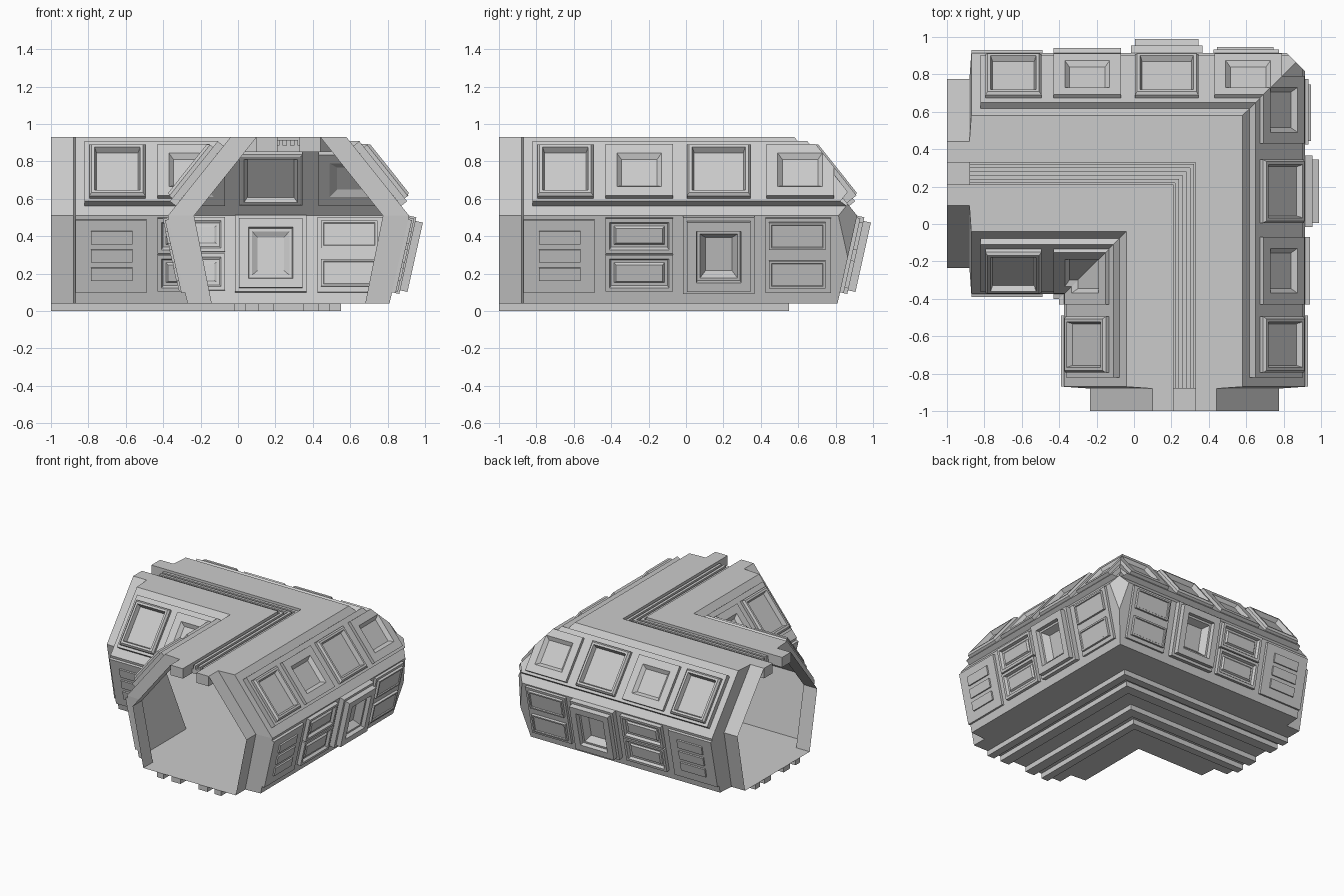
import bpy, bmesh
from mathutils import Vector

if "Cube" in bpy.data.objects:
    bpy.data.objects.remove(bpy.data.objects["Cube"])

C = 0.27          # centre line of each corridor arm
FAR = 1.3         # over-length, trimmed by the mitre
UPPER = ((0.31, 0.93), (0.624, -0.782), (0.782, 0.624))    # origin, down-slope, normal
LOWER = ((0.645, 0.51), (-0.218, -0.976), (0.976, -0.218))


def finish(bm, name, chamfer=False):
    """Trim one arm on the diagonal, reflect it to form the other arm, and make the object."""
    bmesh.ops.bisect_plane(bm, geom=bm.verts[:] + bm.edges[:] + bm.faces[:], dist=1e-5,
                           plane_co=(0, 0, 0), plane_no=(1, -1, 0), clear_outer=True)
    copy = bmesh.ops.duplicate(bm, geom=bm.verts[:] + bm.edges[:] + bm.faces[:])["geom"]
    for v in [g for g in copy if isinstance(g, bmesh.types.BMVert)]:
        v.co.x, v.co.y = v.co.y, v.co.x
    bmesh.ops.reverse_faces(bm, faces=[g for g in copy if isinstance(g, bmesh.types.BMFace)])
    bmesh.ops.remove_doubles(bm, verts=bm.verts[:], dist=1e-4)
    if chamfer:
        cut = bmesh.ops.bisect_plane(bm, geom=bm.verts[:] + bm.edges[:] + bm.faces[:], dist=1e-5,
                                     plane_co=(0.865, 0.865, 0), plane_no=(1, 1, 0), clear_outer=True)
        edges = [g for g in cut["geom_cut"] if isinstance(g, bmesh.types.BMEdge)]
        bmesh.ops.holes_fill(bm, edges=edges, sides=0)
    bmesh.ops.recalc_face_normals(bm, faces=bm.faces[:])
    me = bpy.data.meshes.new(name)
    bm.to_mesh(me)
    bm.free()
    ob = bpy.data.objects.new(name, me)
    bpy.context.collection.objects.link(ob)


def loft(bm, loops, closed=False):
    rows = [[bm.verts.new(p) for p in loop] for loop in loops]
    n = len(rows[0])
    for a, b in zip(rows, rows[1:]):
        for i in range(n if closed else n - 1):
            bm.faces.new((a[i], a[(i + 1) % n], b[(i + 1) % n], b[i]))
    return rows


def beam(bm, u0, u1, z0, z1, x0=-1.0):
    """Box section running along the arm."""
    prof = [(u0, z0), (u1, z0), (u1, z1), (u0, z1)]
    rows = loft(bm, [[(x, C + u, z) for u, z in prof] for x in (x0, FAR)], True)
    bm.faces.new(rows[0])
    bm.faces.new(rows[1][::-1])


def panel(bm, side, wall, xc, w, t0, t1, steps, k=1.0):
    """Stepped rectangle on a sloping wall; steps are (inset, height)."""
    (u0, z0), (du, dz), (nu, nz) = wall
    loops = []
    for inset, h in steps:
        h *= k
        a, b = xc - w / 2 + inset, xc + w / 2 - inset
        loops.append([(x, C + side * (u0 + du * t + nu * h), z0 + dz * t + nz * h)
                      for x, t in ((a, t0 + inset), (b, t0 + inset), (b, t1 - inset), (a, t1 - inset))])
    bm.faces.new(loft(bm, loops, True)[-1])


# Wall shell with stepped end collars
bm = bmesh.new()
outer = [(0.17, 0.93), (0.31, 0.93), (0.645, 0.51), (0.54, 0.04), (0.0, 0.04)]
neck = [(0.17, 0.93), (0.17, 0.93), (0.505, 0.51), (0.41, 0.04), (0.0, 0.04)]
for s in (1, -1):
    loft(bm, [[(x, C + s * u, z) for u, z in prof]
              for x, prof in ((FAR, outer), (-0.87, outer), (-0.88, neck), (-1.0, neck))])
bmesh.ops.dissolve_degenerate(bm, dist=1e-5, edges=bm.edges[:])
finish(bm, "wall_shell", chamfer=True)

# Roof beams and the ribbed channel between them
bm = bmesh.new()
for s in (1, -1):
    beam(bm, min(s * 0.06, s * 0.17), max(s * 0.06, s * 0.17), 0.85, 0.93)
finish(bm, "roof_beams")
bm = bmesh.new()
beam(bm, -0.06, 0.06, 0.85, 0.885, -0.88)
for u in (-0.04, 0.0, 0.04):
    beam(bm, u - 0.011, u + 0.011, 0.885, 0.915, -0.88)
finish(bm, "roof_channel")

# Rails below the floor
bm = bmesh.new()
for u0, u1 in ((-0.29, -0.23), (-0.16, -0.08), (0.08, 0.16), (0.22, 0.28)):
    beam(bm, u0, u1, 0.0, 0.04)
finish(bm, "floor_rails")

# Raised backing along the upper slopes
bm = bmesh.new()
for s in (1, -1):
    panel(bm, s, UPPER, (FAR - 0.82) / 2, FAR + 0.82, 0.06, 0.47, [(0, 0), (0, 0.04)])
finish(bm, "upper_backing", chamfer=True)

BIG = [(0, 0), (0, 0.06), (0.012, 0.075), (0.028, 0.075), (0.045, 0.02)]
SMALL = [(0, 0), (0, 0.065), (0.06, 0.065), (0.1, 0.025)]
SLOT = [(0, 0), (0, 0.03), (0.02, 0.03), (0.03, 0.01), (0.045, 0.01), (0.055, 0.022)]
DOOR = [(0, 0), (0, 0.04), (0.02, 0.04), (0.02, 0.08), (0.07, 0.08), (0.075, 0.05),
        (0.09, 0.05), (0.12, 0.0)]
PLATE = [(0, 0), (0, 0.02)]
BOX = [(0, 0), (0, 0.04), (0.012, 0.04), (0.016, 0.033)]


def upper_windows(bm, s, k=1.0):
    panel(bm, s, UPPER, -0.645, 0.3, 0.1, 0.45, BIG, k)
    panel(bm, s, UPPER, -0.25, 0.36, 0.1, 0.45, SMALL, k)
    if s > 0:
        panel(bm, s, UPPER, 0.175, 0.34, 0.1, 0.45, BIG, k)
        panel(bm, s, UPPER, 0.61, 0.36, 0.1, 0.45, SMALL, k)


def lower_panels(bm, s, k=1.0):
    panel(bm, s, LOWER, -0.68, 0.38, 0.02, 0.42, PLATE, k)
    for t in (0.08, 0.18, 0.28):
        panel(bm, s, LOWER, -0.675, 0.22, t, t + 0.07, [(0, 0.02), (0, 0.032)], k)
    panel(bm, s, LOWER, -0.25, 0.36, 0.01, 0.2, SLOT, k)
    panel(bm, s, LOWER, -0.25, 0.36, 0.21, 0.41, SLOT, k)
    if s > 0:
        panel(bm, s, LOWER, 0.175, 0.38, 0.0, 0.42, DOOR, k)
        panel(bm, s, LOWER, 0.6, 0.35, 0.01, 0.42, PLATE, k)
        panel(bm, s, LOWER, 0.595, 0.3, 0.03, 0.18, BOX, k)
        panel(bm, s, LOWER, 0.595, 0.3, 0.24, 0.39, BOX, k)


# Panels on the outside of all walls, and shallow ones inside
for s, label in ((1, "outer"), (-1, "inner")):
    bm = bmesh.new()
    upper_windows(bm, s)
    finish(bm, label + "_bend_windows")
    bm = bmesh.new()
    lower_panels(bm, s)
    finish(bm, label + "_bend_lower_panels")
bm = bmesh.new()
upper_windows(bm, 1, -0.4)
lower_panels(bm, 1, -0.4)
finish(bm, "interior_panels")
